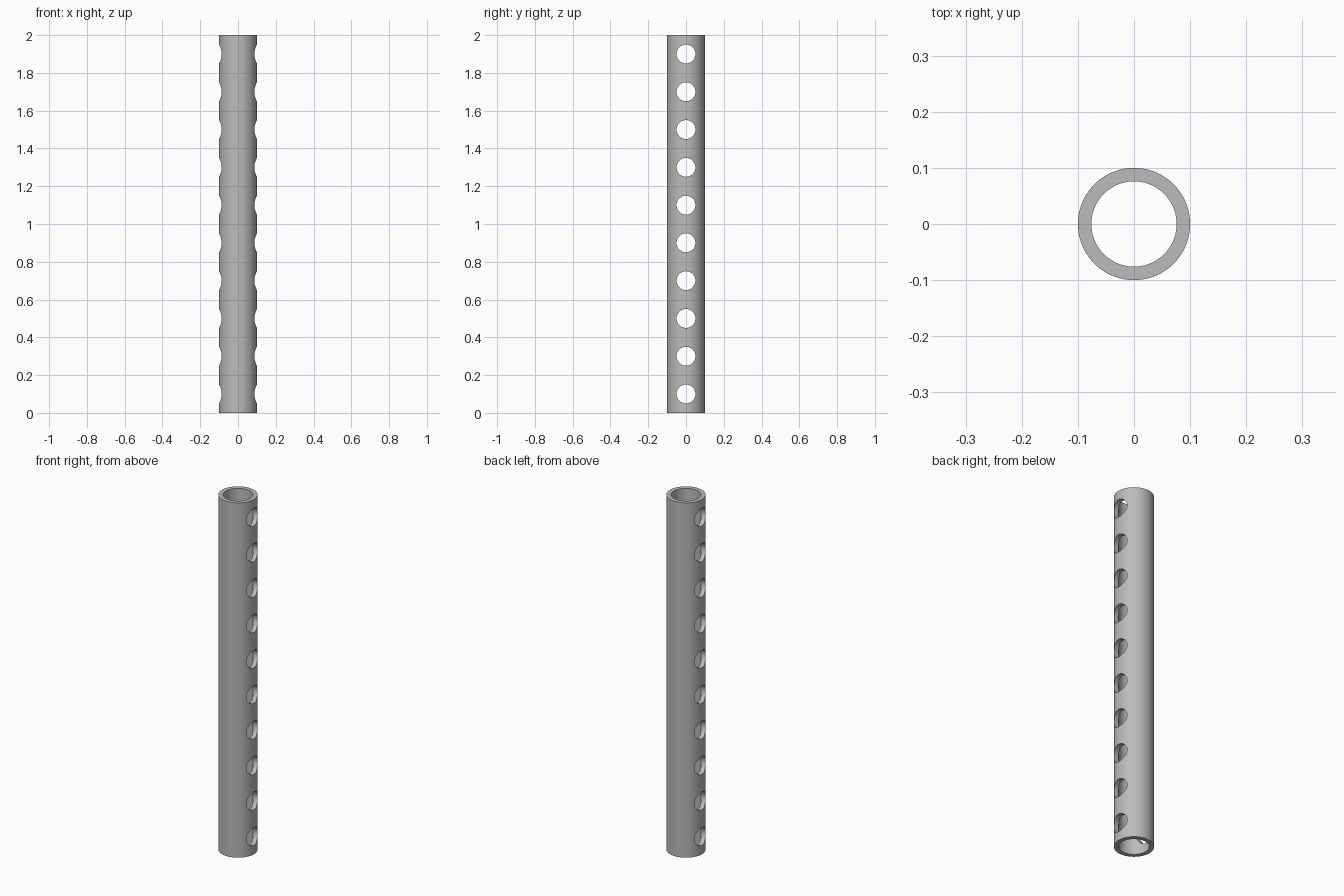
import bpy, bmesh, math
from mathutils import Matrix, Vector

LENGTH, OUTER, INNER = 2.0, 0.1, 0.076
HOLE_RADIUS, HOLE_COUNT = 0.05, 10
PITCH = LENGTH / HOLE_COUNT
SEGMENTS = 96

cube = bpy.data.objects.get("Cube")
if cube:
    bpy.data.objects.remove(cube, do_unlink=True)


def make_material(name, colour):
    mat = bpy.data.materials.new(name)
    mat.use_nodes = True
    mat.diffuse_color = colour
    mat.node_tree.nodes["Principled BSDF"].inputs["Base Color"].default_value = colour
    return mat


def make_object(name, bm):
    bmesh.ops.recalc_face_normals(bm, faces=bm.faces)
    mesh = bpy.data.meshes.new(name)
    bm.to_mesh(mesh)
    bm.free()
    obj = bpy.data.objects.new(name, mesh)
    bpy.context.collection.objects.link(obj)
    return obj


# Hollow tube: a wall profile spun around the z axis
bm = bmesh.new()
corners = [(INNER, 0), (OUTER, 0), (OUTER, LENGTH), (INNER, LENGTH)]
verts = [bm.verts.new((r, 0, z)) for r, z in corners]
edges = [bm.edges.new((verts[i], verts[(i + 1) % 4])) for i in range(4)]
bmesh.ops.spin(bm, geom=verts + edges, cent=(0, 0, 0), axis=(0, 0, 1),
               angle=math.tau, steps=SEGMENTS, use_duplicate=False)
bmesh.ops.remove_doubles(bm, verts=bm.verts, dist=1e-5)
tube = make_object("perforated_tube", bm)
tube.data.materials.append(make_material("plain grey", (0.5, 0.5, 0.5, 1)))

# Row of cross drills running along x
bm = bmesh.new()
for i in range(HOLE_COUNT):
    place = Matrix.Translation((0, 0, PITCH * (i + 0.5))) @ Matrix.Rotation(math.pi / 2, 4, "Y")
    bmesh.ops.create_cone(bm, cap_ends=True, segments=48, radius1=HOLE_RADIUS,
                          radius2=HOLE_RADIUS, depth=OUTER * 3, matrix=place)
drills = make_object("hole_cutters", bm)
drills.hide_render = True

# Cut the holes, then remove the helper
cut = tube.modifiers.new("holes", "BOOLEAN")
cut.operation = "DIFFERENCE"
cut.solver = "EXACT"
cut.object = drills
bpy.ops.object.select_all(action="DESELECT")
bpy.context.view_layer.objects.active = tube
tube.select_set(True)
bpy.ops.object.modifier_apply(modifier=cut.name)
bpy.data.objects.remove(drills, do_unlink=True)

# Round walls smooth, rims and hole edges sharp
bpy.ops.object.shade_smooth_by_angle(angle=math.radians(30))
